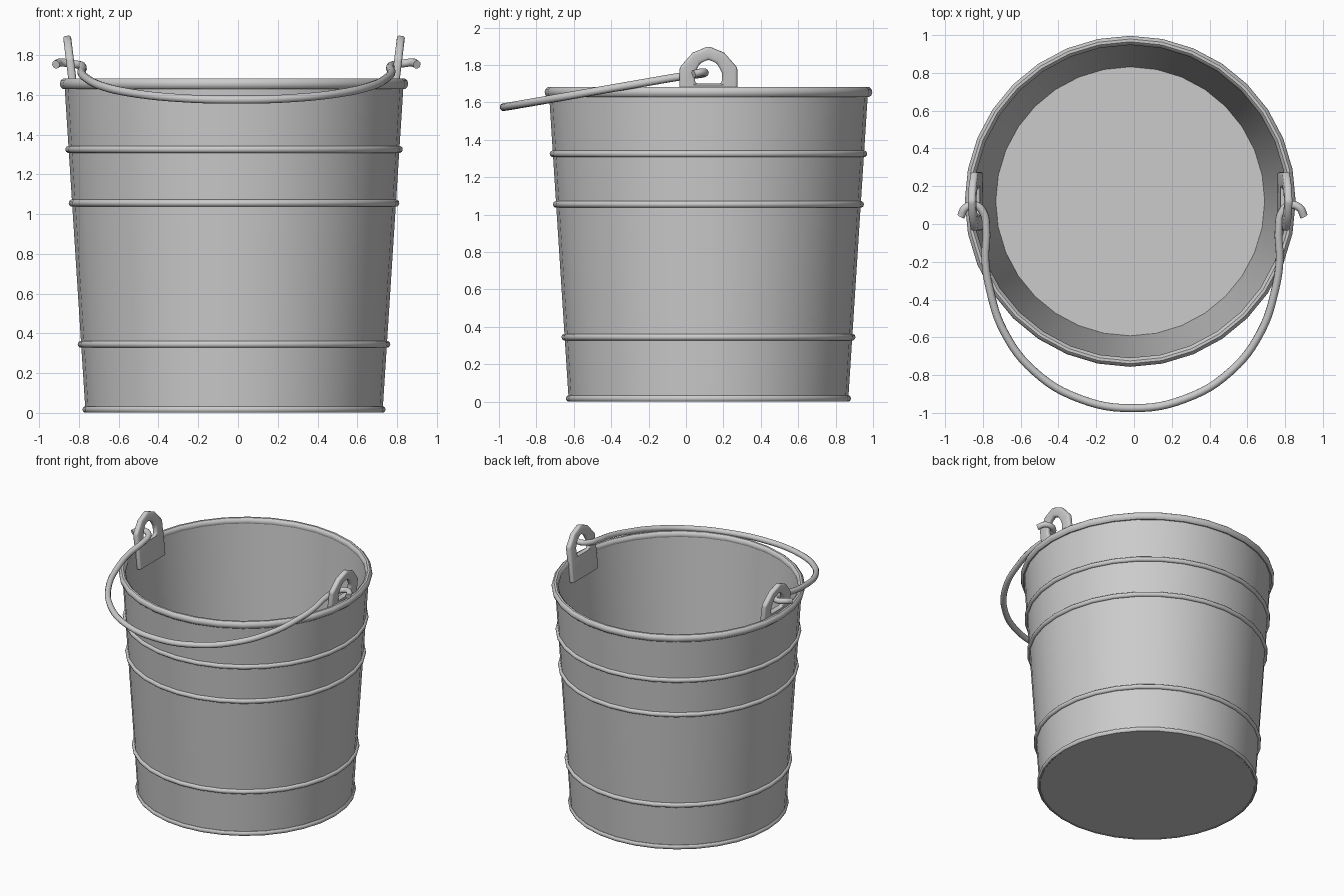
import bpy, bmesh, math

if "Cube" in bpy.data.objects:
    bpy.data.objects.remove(bpy.data.objects["Cube"])

CX, CY, SEG = -0.02, 0.12, 32      # bucket axis and number of sides


def mesh_object(name, bm):
    bmesh.ops.recalc_face_normals(bm, faces=bm.faces)
    me = bpy.data.meshes.new(name)
    bm.to_mesh(me)
    bm.free()
    ob = bpy.data.objects.new(name, me)
    bpy.context.collection.objects.link(ob)
    return ob


def finish(ob, angle):
    bpy.ops.object.select_all(action='DESELECT')
    ob.select_set(True)
    bpy.context.view_layer.objects.active = ob
    bpy.ops.object.convert(target='MESH')
    bpy.ops.object.shade_smooth_by_angle(angle=math.radians(angle))


def lathe(name, profile, closed=False):
    bm = bmesh.new()
    rings = []
    for r, z in profile:
        if r == 0:
            rings.append([bm.verts.new((CX, CY, z))] * SEG)
        else:
            rings.append([bm.verts.new((CX + r * math.cos(2 * math.pi * i / SEG),
                                        CY + r * math.sin(2 * math.pi * i / SEG), z))
                          for i in range(SEG)])
    pairs = list(zip(rings, rings[1:])) + ([(rings[-1], rings[0])] if closed else [])
    for a, b in pairs:
        for i in range(SEG):
            j = (i + 1) % SEG
            bm.faces.new(dict.fromkeys((a[i], a[j], b[j], b[i])))
    ob = mesh_object(name, bm)
    finish(ob, 40)
    return ob


def wall(z):
    return 0.747 + 0.064 * z


def hoop(name, r, z, rr, rz):
    n = 10
    lathe(name, [(r + rr * math.cos(2 * math.pi * k / n), z + rz * math.sin(2 * math.pi * k / n))
                 for k in range(n)], closed=True)


# Tapered shell with floor
lathe("bucket_body", [(0, 0.003), (wall(0), 0.003), (wall(1.65), 1.65),
                      (0.832, 1.65), (0.712, 0.03), (0, 0.03)])

# Rolled bottom edge, ridges and rim
hoop("bottom_edge", wall(0.017), 0.017, 0.014, 0.017)
for k, z in enumerate((0.345, 1.055, 1.325)):
    hoop(f"ridge_{k + 1}", wall(z), z, 0.017, 0.018)
hoop("rim", 0.852, 1.655, 0.024, 0.028)

# Ears: arched plates with a hole, fixed inside the rim and leaning outward
OUTER = [(-0.155, 1.67), (-0.155, 1.785), (-0.085, 1.865), (0, 1.90),
         (0.085, 1.865), (0.155, 1.785), (0.155, 1.67)]
INNER = [(-0.07, 1.70), (-0.075, 1.755), (-0.045, 1.81), (0, 1.83),
         (0.045, 1.81), (0.075, 1.755), (0.07, 1.70)]


def lean(z):
    return 0.797 + 0.105 * (z - 1.52) + 0.02 * max(0, z - 1.7)


for side, s in (("left", -1), ("right", 1)):
    bm = bmesh.new()
    put = lambda p: bm.verts.new((CX + s * lean(p[1]), CY + p[0], p[1]))
    out, inn = [put(p) for p in OUTER], [put(p) for p in INNER]
    for i in range(6):
        bm.faces.new((out[i], out[i + 1], inn[i + 1], inn[i]))
    bm.faces.new((out[6], out[0], inn[0], inn[6]))
    low = [put((-0.155, 1.52)), put((0.155, 1.52))]
    bm.faces.new((out[0], out[6], low[1], low[0]))
    ear = mesh_object(f"{side}_ear", bm)
    sol = ear.modifiers.new("thickness", 'SOLIDIFY')
    sol.thickness, sol.offset = 0.04, 0
    bev = ear.modifiers.new("rounding", 'BEVEL')
    bev.width, bev.segments = 0.014, 3
    finish(ear, 40)

# Wire handle: half path from the hooked end to the middle, then mirrored
HALF = [(0.908, 0.04, 1.752), (0.885, 0.085, 1.762), (0.835, 0.10, 1.757), (0.792, 0.065, 1.75),
        (0.774, -0.03, 1.738), (0.779, -0.19, 1.711), (0.757, -0.34, 1.685),
        (0.68, -0.57, 1.645), (0.52, -0.78, 1.608), (0.28, -0.925, 1.583)]
HX = -0.008
path = [(HX - x, y, z) for x, y, z in HALF] + [(HX, -0.975, 1.575)] + \
       [(HX + x, y, z) for x, y, z in reversed(HALF)]
cu = bpy.data.curves.new("handle", 'CURVE')
cu.dimensions = '3D'
cu.bevel_depth, cu.bevel_resolution = 0.021, 3
cu.use_fill_caps = True
cu.resolution_u = 6
sp = cu.splines.new('BEZIER')
sp.bezier_points.add(len(path) - 1)
for bp, p in zip(sp.bezier_points, path):
    bp.co = p
    bp.handle_left_type = bp.handle_right_type = 'AUTO'
handle = bpy.data.objects.new("handle", cu)
bpy.context.collection.objects.link(handle)
finish(handle, 50)
